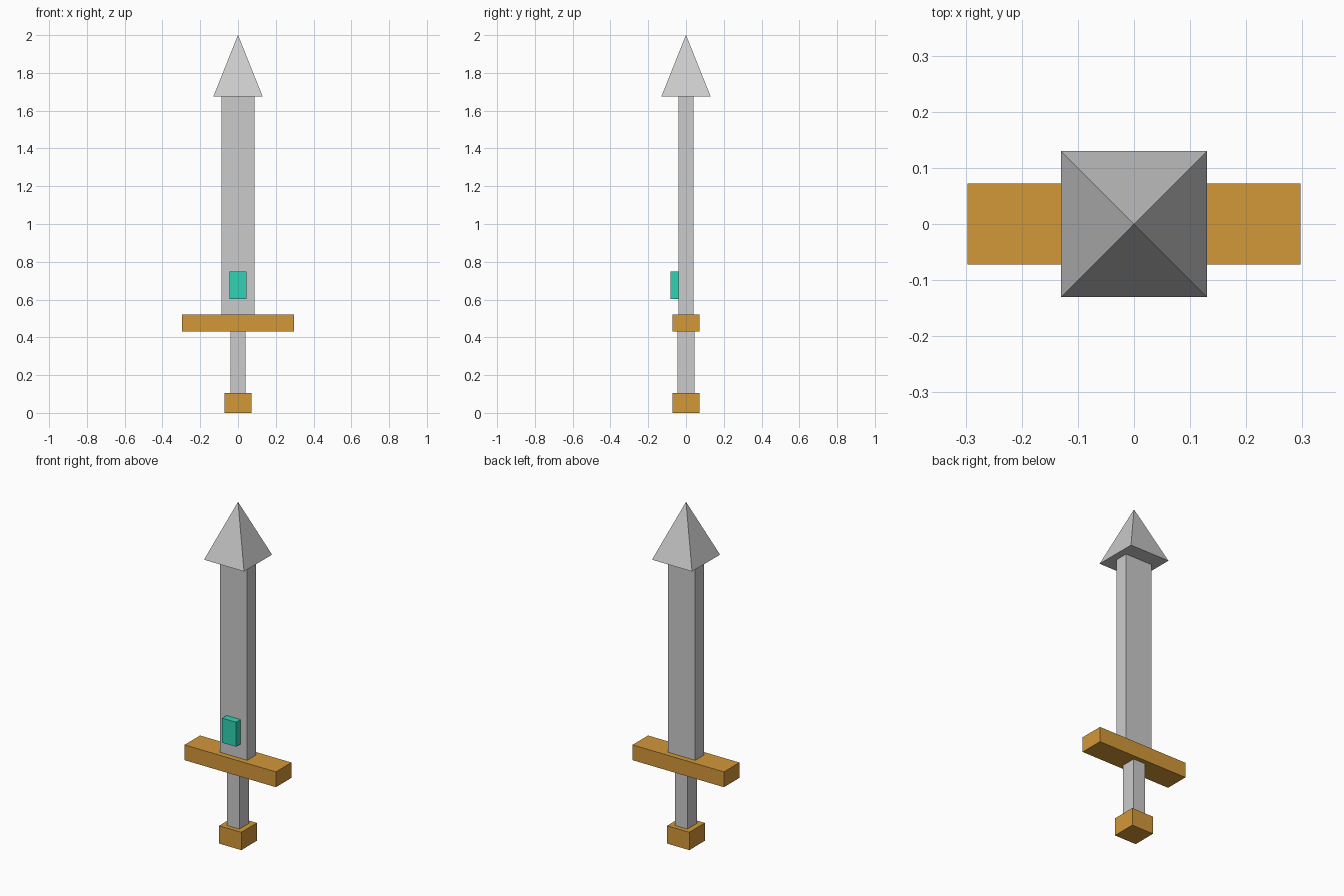
import bpy
import math

if "Cube" in bpy.data.objects:
    bpy.data.objects.remove(bpy.data.objects["Cube"])


def material(name, color):
    mat = bpy.data.materials.new(name)
    mat.diffuse_color = color
    mat.use_nodes = True
    mat.node_tree.nodes["Principled BSDF"].inputs["Base Color"].default_value = mat.diffuse_color
    return mat


def box(name, x, y, z, mat=None):
    """Box from (min, max) ranges on each axis."""
    ranges = (x, y, z)
    bpy.ops.mesh.primitive_cube_add(size=1, location=[(a + b) / 2 for a, b in ranges])
    obj = bpy.context.object
    obj.name = name
    obj.scale = [b - a for a, b in ranges]
    bpy.ops.object.transform_apply(location=False, rotation=False, scale=True)
    if mat:
        obj.data.materials.append(mat)
    return obj


gold = material("gold", (0.65, 0.31, 0.04, 1))
teal = material("teal", (0.03, 0.65, 0.46, 1))

# Hilt: pommel, grip and crossguard
box("pommel", (-0.072, 0.072), (-0.072, 0.072), (0, 0.105), gold)
box("grip", (-0.04, 0.04), (-0.045, 0.045), (0.105, 0.43))
box("crossguard", (-0.297, 0.297), (-0.072, 0.072), (0.43, 0.52), gold)

# Blade with a gem on the front face
box("blade", (-0.088, 0.088), (-0.04, 0.04), (0.52, 1.675))
box("gem", (-0.045, 0.045), (-0.082, -0.038), (0.604, 0.748), teal)

# Square pyramid tip, sides aligned to the axes
tip_base, tip_top = 1.675, 2.0
bpy.ops.mesh.primitive_cone_add(
    vertices=4, radius1=0.13 * math.sqrt(2), radius2=0, depth=tip_top - tip_base,
    location=(0, 0, (tip_base + tip_top) / 2), rotation=(0, 0, math.radians(45)))
tip = bpy.context.object
tip.name = "blade_tip"
bpy.ops.object.transform_apply(location=False, rotation=True, scale=False)
